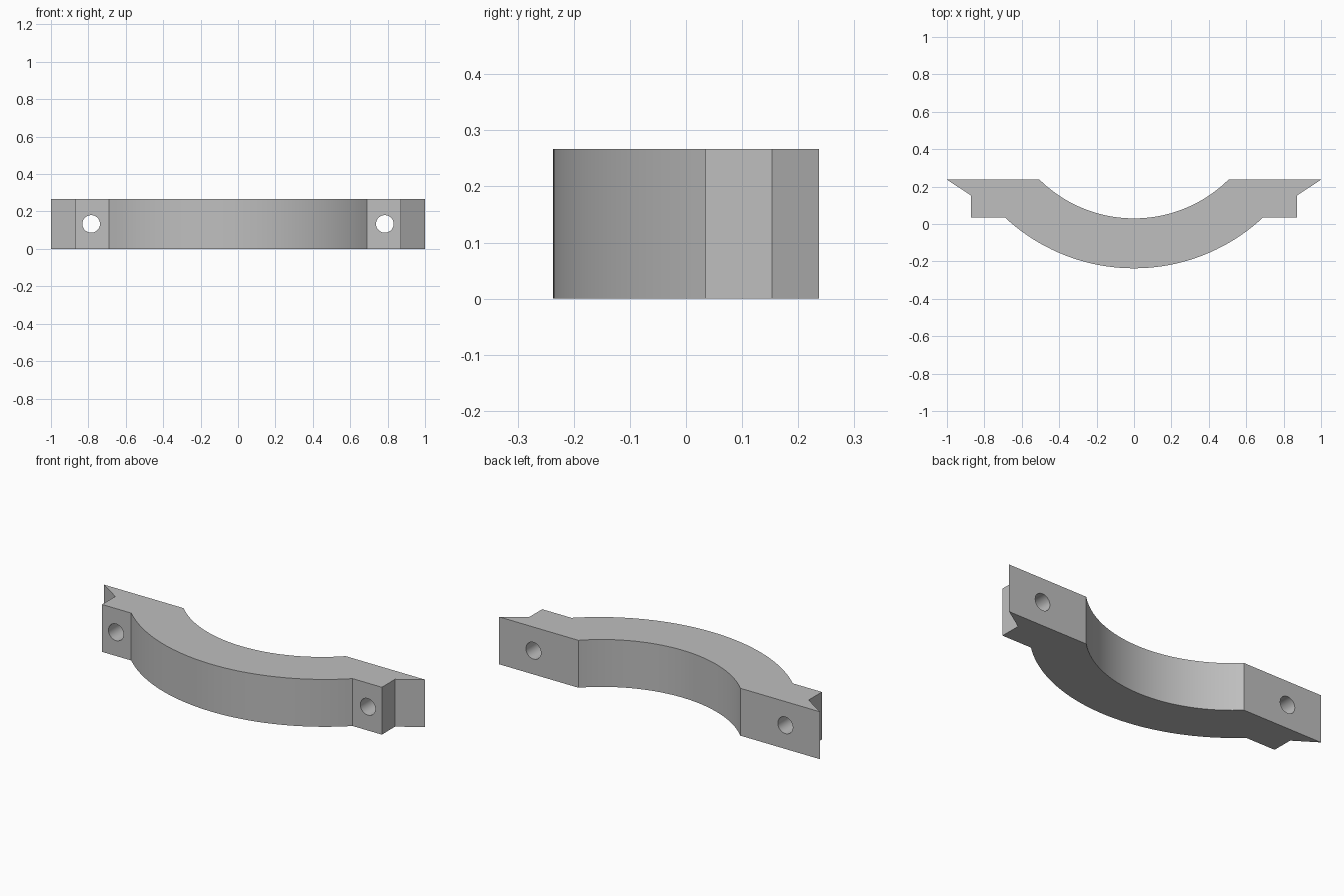
import bpy, math

HEIGHT, BACK, PAD = 0.267, 0.237, 0.035

cube = bpy.data.objects.get("Cube")
if cube:
    bpy.data.objects.remove(cube, do_unlink=True)

grey = bpy.data.materials.new("plain grey")
grey.use_nodes = True
colour = (0.52, 0.52, 0.52, 1)
grey.diffuse_color = colour
grey.node_tree.nodes["Principled BSDF"].inputs["Base Color"].default_value = colour


def arc(half_width, end_y, low_y, steps):
    """Arc sagging to low_y at x = 0, from -half_width to +half_width."""
    sag = end_y - low_y
    r = (half_width ** 2 + sag ** 2) / (2 * sag)
    a = math.asin(half_width / r)
    angles = [a * (2 * i / steps - 1) for i in range(steps + 1)]
    return [(r * math.sin(t), low_y + r - r * math.cos(t)) for t in angles]


# Outline: outer arc, right ear, inner arc back, left ear
ear = [(0.872, PAD), (0.872, 0.153), (1, BACK)]
outline = arc(0.69, PAD, -BACK, 40) + ear
outline += arc(0.505, BACK, 0.03, 40)[::-1]
outline += [(-x, y) for x, y in reversed(ear)]

# Clamp body extruded upward
n = len(outline)
verts = [(x, y, z) for z in (0, HEIGHT) for x, y in outline]
faces = [tuple(reversed(range(n))), tuple(range(n, 2 * n))]
faces += [(i, (i + 1) % n, (i + 1) % n + n, i + n) for i in range(n)]
mesh = bpy.data.meshes.new("clamp_half")
mesh.from_pydata(verts, [], faces)
mesh.materials.append(grey)
body = bpy.data.objects.new("clamp_half", mesh)
bpy.context.collection.objects.link(body)

# Bolt holes through both ears
for side, x in (("left", 0.785), ("right", -0.785)):
    bpy.ops.mesh.primitive_cylinder_add(
        vertices=32, radius=0.047, depth=0.6,
        location=(x, 0.13, HEIGHT / 2), rotation=(math.pi / 2, 0, 0))
    cutter = bpy.context.object
    cutter.name = side + "_bolt_hole_cutter"
    cutter.data.materials.append(grey)
    cut = body.modifiers.new(side + "_bolt_hole", "BOOLEAN")
    cut.object = cutter
    cut.solver = "EXACT"
    bpy.context.view_layer.objects.active = body
    bpy.ops.object.modifier_apply(modifier=cut.name)
    bpy.data.objects.remove(cutter, do_unlink=True)

# Smooth arcs and holes, sharp corners
bpy.ops.object.select_all(action="DESELECT")
body.select_set(True)
bpy.context.view_layer.objects.active = body
bpy.ops.object.shade_smooth_by_angle(angle=math.radians(20))
